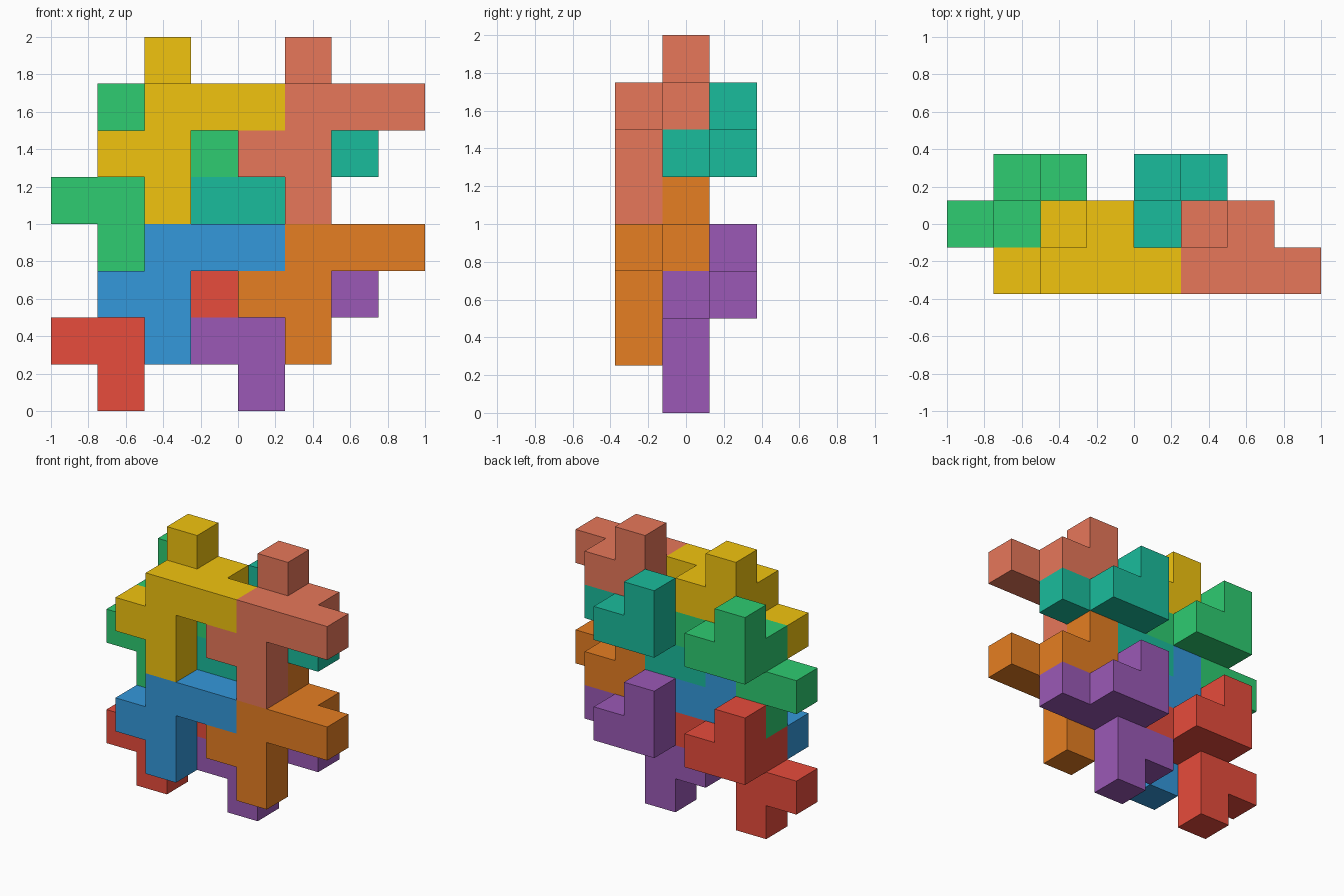
import bpy, bmesh
from mathutils import Vector

if "Cube" in bpy.data.objects:
    bpy.data.objects.remove(bpy.data.objects["Cube"])

U = 0.25  # edge of one cube

# Cubes of the repeated interlocking piece: (column, layer, row)
CELLS = {(0, 0, 0), (-1, 0, 1), (0, 0, 1), (0, 0, 2), (1, 0, 2), (2, 0, 2),
         (0, 1, 2), (1, 1, 2), (0, 1, 3)}

# Name, grid position of the stem cube, colour
PIECES = [
    ("front_upper_left_piece", (2, 0, 4), "f1c40f"),
    ("front_upper_right_piece", (5, 0, 4), "e7775a"),
    ("front_lower_left_piece", (2, 0, 1), "3498db"),
    ("front_lower_right_piece", (5, 0, 1), "e67e22"),
    ("back_upper_left_piece", (1, 1, 3), "2ecc71"),
    ("back_upper_right_piece", (4, 1, 3), "1abc9c"),
    ("back_lower_left_piece", (1, 1, 0), "e74c3c"),
    ("back_lower_right_piece", (4, 1, 0), "9b59b6"),
]


def linear(hex_colour):
    srgb = [int(hex_colour[i:i + 2], 16) / 255 for i in (0, 2, 4)]
    return [((c + 0.055) / 1.055) ** 2.4 if c > 0.04 else c / 12.92 for c in srgb] + [1]


def cube_faces(cell):
    """Yield the outer faces of one cube, skipping those shared with a neighbour."""
    for axis in range(3):
        for side in (0, 1):
            near = list(cell)
            near[axis] += 2 * side - 1
            if tuple(near) in CELLS:
                continue
            corners = []
            for a, b in ((0, 0), (1, 0), (1, 1), (0, 1)):
                p = Vector(cell)
                p[axis] += side
                p[(axis + 1) % 3] += a
                p[(axis + 2) % 3] += b
                corners.append(p * U)
            yield corners if side else corners[::-1]


def make_piece(name, grid, colour):
    bm = bmesh.new()
    for cell in sorted(CELLS):
        for corners in cube_faces(cell):
            bm.faces.new([bm.verts.new(p) for p in corners])
    bmesh.ops.remove_doubles(bm, verts=bm.verts, dist=0.001)
    # Merge the coplanar squares into whole flat sides
    bmesh.ops.dissolve_limit(bm, angle_limit=0.01, verts=bm.verts, edges=bm.edges)
    mesh = bpy.data.meshes.new(name)
    bm.to_mesh(mesh)
    bm.free()
    mat = bpy.data.materials.new(name + "_colour")
    mat.diffuse_color = linear(colour)
    mat.use_nodes = True
    mat.node_tree.nodes["Principled BSDF"].inputs["Base Color"].default_value = mat.diffuse_color
    mesh.materials.append(mat)
    obj = bpy.data.objects.new(name, mesh)
    obj.location = (grid[0] * U - 1, grid[1] * U - 0.375, grid[2] * U)
    bpy.context.collection.objects.link(obj)


for piece in PIECES:
    make_piece(*piece)
